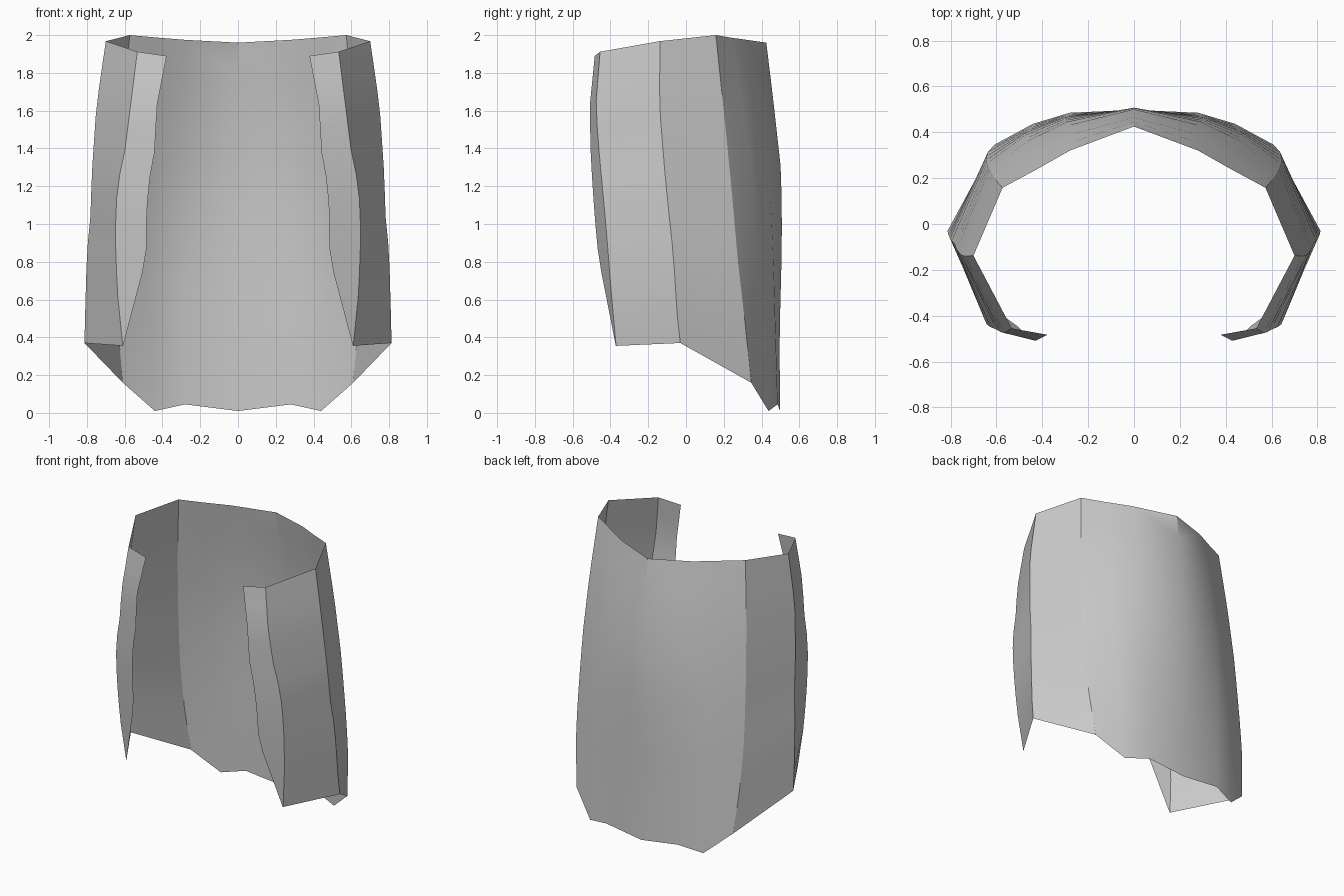
import bpy, math

if "Cube" in bpy.data.objects:
    bpy.data.objects.remove(bpy.data.objects["Cube"])

ROWS = 12

# Vertical edge profiles of the right half, each listed top to bottom as (x, y, z)
spine = [(0, .425, 1.96), (0, .457, 1.7), (0, .505, 1.27), (0, .508, .9), (0, .495, .4), (0, .498, .01)]
inner_back = [(.28, .32, 1.975), (.28, .40, 1.6), (.29, .445, 1.2), (.30, .465, .75), (.28, .485, .045)]
outer_back = [(.43, .235, 1.987), (.45, .305, 1.6), (.47, .355, 1.2), (.475, .395, .75), (.44, .437, .01)]
corner = [(.573, .158, 2.0), (.61, .20, 1.6), (.635, .24, 1.2), (.645, .275, .8), (.64, .31, .5), (.61, .345, .16)]
side = [(.70, -.138, 1.968), (.75, -.14, 1.62), (.775, -.11, 1.25), (.78, -.09, 1.05),
        (.80, -.068, .85), (.81, -.045, .5), (.813, -.03, .37)]
front_edge = [(.533, -.455, 1.912), (.57, -.478, 1.62), (.60, -.46, 1.38), (.64, -.443, 1.2),
              (.65, -.42, .95), (.64, -.397, .65), (.61, -.37, .355)]
lapel_edge = [(.378, -.483, 1.89), (.43, -.51, 1.62), (.44, -.505, 1.39), (.475, -.495, 1.2),
              (.485, -.48, 1.0), (.485, -.463, .82), (.608, -.372, .357)]


def resample(profile):
    """Spread ROWS + 1 points evenly in height along a profile."""
    z0, z1 = profile[0][2], profile[-1][2]
    out = []
    for r in range(ROWS + 1):
        z = z0 + (z1 - z0) * r / ROWS
        for a, b in zip(profile, profile[1:]):
            if z >= b[2] - 1e-6:
                t = (a[2] - z) / (a[2] - b[2])
                out.append(tuple(p + (q - p) * t for p, q in zip(a, b)))
                break
    return out


def panel(name, profiles):
    """Loft a sheet between profiles and mirror it across x."""
    verts = [p for prof in profiles for p in resample(prof)]
    n = ROWS + 1
    faces = [(c * n + r, c * n + r + 1, (c + 1) * n + r + 1, (c + 1) * n + r)[::-1]
             for c in range(len(profiles) - 1) for r in range(ROWS)]
    # outward is the +y side at the back, checked on the first face
    mesh = bpy.data.meshes.new(name)
    mesh.from_pydata(verts, [], faces)
    centre_out = sum(p.normal.x * p.center.x + p.normal.y * p.center.y for p in mesh.polygons)
    if centre_out < 0:
        mesh.flip_normals()
    obj = bpy.data.objects.new(name, mesh)
    bpy.context.collection.objects.link(obj)
    mirror = obj.modifiers.new("mirror", 'MIRROR')
    mirror.use_clip = True
    bpy.ops.object.select_all(action='DESELECT')
    obj.select_set(True)
    bpy.context.view_layer.objects.active = obj
    bpy.ops.object.modifier_apply(modifier="mirror")
    bpy.ops.object.shade_smooth_by_angle(angle=math.radians(35))
    return obj


# Curved back, faceted sides and narrow front strips
panel("back_panel", [spine, inner_back, outer_back, corner])
panel("rear_side_panels", [corner, side])
panel("front_side_panels", [side, front_edge])
panel("front_strips", [front_edge, lapel_edge])
